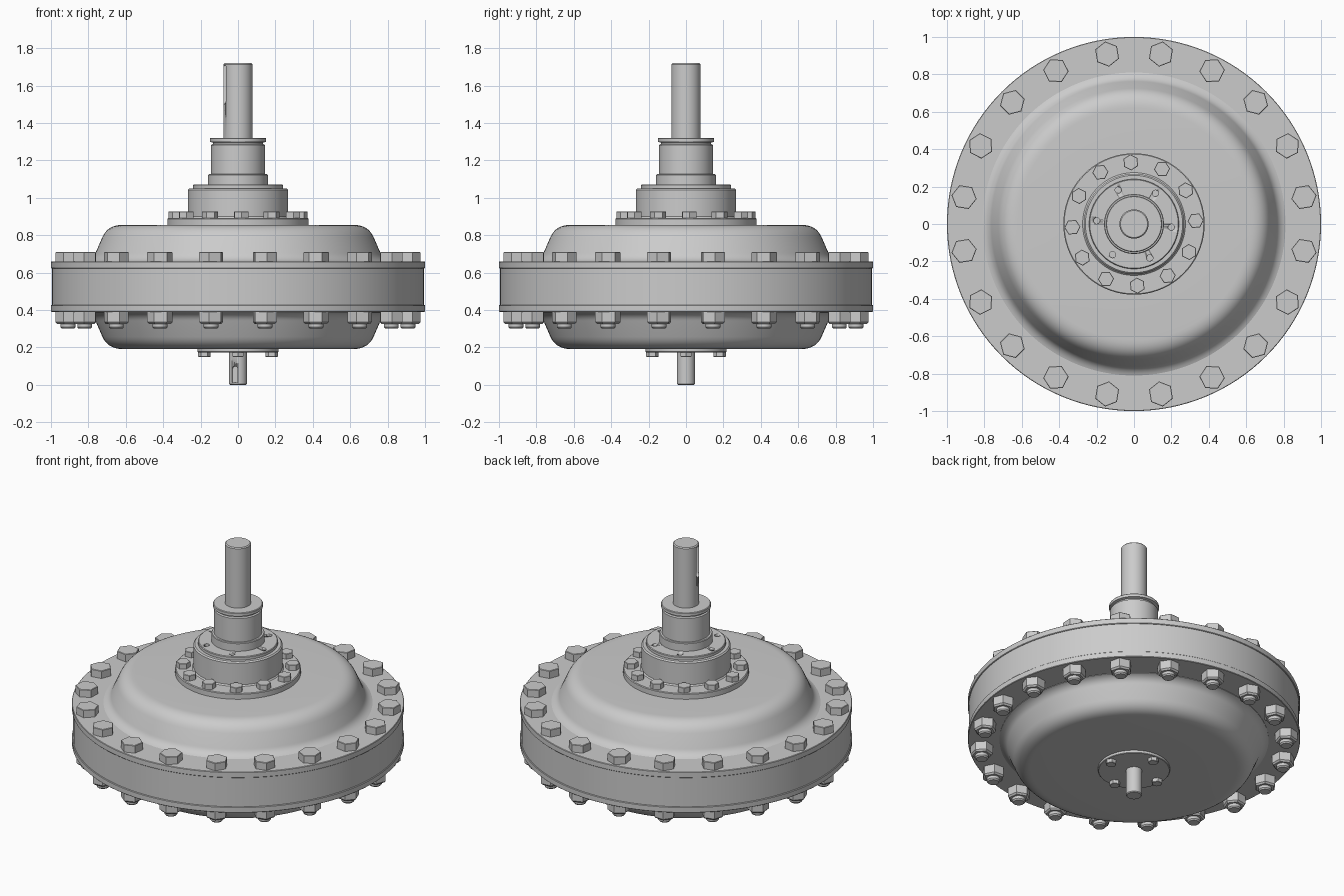
import bpy, bmesh
from math import pi, sin, cos, radians
from mathutils import Matrix

if "Cube" in bpy.data.objects:
    bpy.data.objects.remove(bpy.data.objects["Cube"])

COL = bpy.context.scene.collection


def finish(name, bm, angle=30):
    bmesh.ops.remove_doubles(bm, verts=bm.verts, dist=1e-5)
    bmesh.ops.recalc_face_normals(bm, faces=bm.faces)
    me = bpy.data.meshes.new(name)
    bm.to_mesh(me)
    bm.free()
    ob = bpy.data.objects.new(name, me)
    COL.objects.link(ob)
    smooth(ob, angle)
    return ob


def smooth(ob, angle=30):
    bpy.ops.object.select_all(action='DESELECT')
    ob.select_set(True)
    bpy.context.view_layer.objects.active = ob
    bpy.ops.object.shade_smooth_by_angle(angle=radians(angle))


def add_lathe(bm, prof, steps):
    rings = []
    for r, z in prof:
        if r == 0:
            rings.append([bm.verts.new((0, 0, z))] * steps)
        else:
            rings.append([bm.verts.new((r * cos(2 * pi * i / steps), r * sin(2 * pi * i / steps), z))
                          for i in range(steps)])
    for a, b in zip(rings, rings[1:]):
        for i in range(steps):
            j = (i + 1) % steps
            vs = list(dict.fromkeys((a[i], a[j], b[j], b[i])))
            if len(vs) > 2:
                bm.faces.new(vs)


def lathe(name, prof, steps=96):
    bm = bmesh.new()
    add_lathe(bm, prof, steps)
    return finish(name, bm)


def disc(name, r, z0, z1, c=0.005, steps=96):
    return lathe(name, [(0, z0), (r - c, z0), (r, z0 + c), (r, z1 - c), (r - c, z1), (0, z1)], steps)


def fillet(p0, p1, p2, n=8):
    # quadratic curve rounding the corner p1
    return [tuple((1 - t) ** 2 * a + 2 * t * (1 - t) * b + t * t * c for a, b, c in zip(p0, p1, p2))
            for t in (i / n for i in range(n + 1))]


def ring_of(src, name, count, radius, z, start):
    # circular array of linked copies, each turned to face outward
    for i in range(count):
        a = radians(start) + 2 * pi * i / count
        ob = src if i == 0 else src.copy()
        if i:
            COL.objects.link(ob)
        ob.name = f"{name}_{i + 1}"
        ob.location = (radius * cos(a), radius * sin(a), z)
        ob.rotation_euler = (0, 0, a)


def cut(ob, cutter):
    cutter.hide_render = True
    cutter.hide_viewport = True
    m = ob.modifiers.new("cut", 'BOOLEAN')
    m.operation = 'DIFFERENCE'
    m.solver = 'EXACT'
    m.object = cutter


def key_cutter(name, shaft_r, depth, width, z0, z1, z_round, ang):
    # slot with one rounded end, cut into the side of a shaft
    bm = bmesh.new()
    s = 1 if z_round > (z0 + z1) / 2 else -1
    far = z0 if s > 0 else z1
    w = width / 2
    pts = [(-w, far), (w, far)] + [(w * cos(pi * i / 10), z_round - s * w + s * w * sin(pi * i / 10))
                                   for i in range(11)]
    f = bm.faces.new([bm.verts.new((shaft_r - depth, y, z)) for y, z in pts])
    ext = bmesh.ops.extrude_face_region(bm, geom=[f])
    vs = [e for e in ext['geom'] if isinstance(e, bmesh.types.BMVert)]
    bmesh.ops.translate(bm, verts=vs, vec=(depth + 0.05, 0, 0))
    bmesh.ops.rotate(bm, verts=bm.verts, cent=(0, 0, 0), matrix=Matrix.Rotation(radians(ang), 3, 'Z'))
    return finish(name, bm)


# pressed casing shells, the lower one mirrored about the mid height
shell = [(0, 0.855), (0.3, 0.855)]
shell += fillet((0.62, 0.855), (0.695, 0.855), (0.725, 0.79))
shell += fillet((0.762, 0.705), (0.775, 0.672), (0.81, 0.66))
shell += [(0.81, 0.60), (0, 0.60)]
lathe("upper_casing", shell, 128)
lathe("lower_casing", [(r, 1.047 - z) for r, z in shell], 128)

# bolted rim: two flanges around a spacer ring
disc("upper_rim_flange", 1.0, 0.622, 0.66, 0.003, 128)
disc("rim_spacer", 0.994, 0.425, 0.625, 0.003, 128)
disc("lower_rim_flange", 1.0, 0.39, 0.428, 0.003, 128)

# rim bolt heads
bm = bmesh.new()
add_lathe(bm, [(0, 0), (0.068, 0), (0.068, 0.047), (0.065, 0.05), (0, 0.05)], 6)
ring_of(finish("rim_bolt", bm, 20), "rim_bolt", 20, 0.92, 0.66, 9)

# rim nuts with protruding bolt ends
bm = bmesh.new()
add_lathe(bm, [(0, 0), (0.068, 0), (0.068, -0.054), (0.058, -0.064), (0, -0.064)], 6)
add_lathe(bm, [(0.04, -0.06), (0.04, -0.082), (0.033, -0.09), (0, -0.09)], 20)
ring_of(finish("rim_nut", bm), "rim_nut", 20, 0.92, 0.39, 9)

# bearing housing on top
lathe("bearing_housing", [(0, 0.85), (0.378, 0.85), (0.378, 0.888), (0.373, 0.892), (0.275, 0.892),
                          (0.268, 0.9), (0.268, 1.043), (0.26, 1.051), (0, 1.051)])
bm = bmesh.new()
add_lathe(bm, [(0, 0), (0.043, 0), (0.043, 0.034), (0.04, 0.036), (0, 0.036)], 6)
ring_of(finish("housing_bolt", bm, 20), "housing_bolt", 12, 0.33, 0.891, 3)

# cap with six screw holes
cap = disc("bearing_cap", 0.24, 1.045, 1.072, 0.004)
bm = bmesh.new()
for i in range(6):
    a = radians(-5 + 60 * i)
    bmesh.ops.create_cone(bm, cap_ends=True, segments=20, radius1=0.017, radius2=0.017, depth=0.03,
                          matrix=Matrix.Translation((0.2 * cos(a), 0.2 * sin(a), 1.073)))
cut(cap, finish("cap_hole_cutter", bm))

# output sleeve with seal collar and top groove
lathe("output_sleeve", [(0, 1.07), (0.16, 1.07), (0.16, 1.122), (0.156, 1.126), (0.144, 1.126),
                        (0.144, 1.282), (0.134, 1.287), (0.134, 1.295), (0.15, 1.299),
                        (0.15, 1.317), (0.146, 1.321), (0, 1.321)])

# output shaft with keyway
shaft = disc("output_shaft", 0.078, 1.30, 1.72, 0.006, 64)
cut(shaft, key_cutter("output_key_cutter", 0.078, 0.02, 0.045, 1.5, 1.705, 1.5, 197))

# input side: cover plate, four bolts, keyed shaft
disc("input_cover", 0.216, 0.174, 0.2, 0.003)
bm = bmesh.new()
add_lathe(bm, [(0, 0), (0.033, 0), (0.033, -0.024), (0.03, -0.026), (0, -0.026)], 6)
ring_of(finish("cover_bolt", bm, 20), "cover_bolt", 4, 0.18, 0.175, 0)
inp = disc("input_shaft", 0.048, 0.0, 0.185, 0.005, 48)
cut(inp, key_cutter("input_key_cutter", 0.048, 0.015, 0.034, 0.012, 0.1, 0.1, 247))
